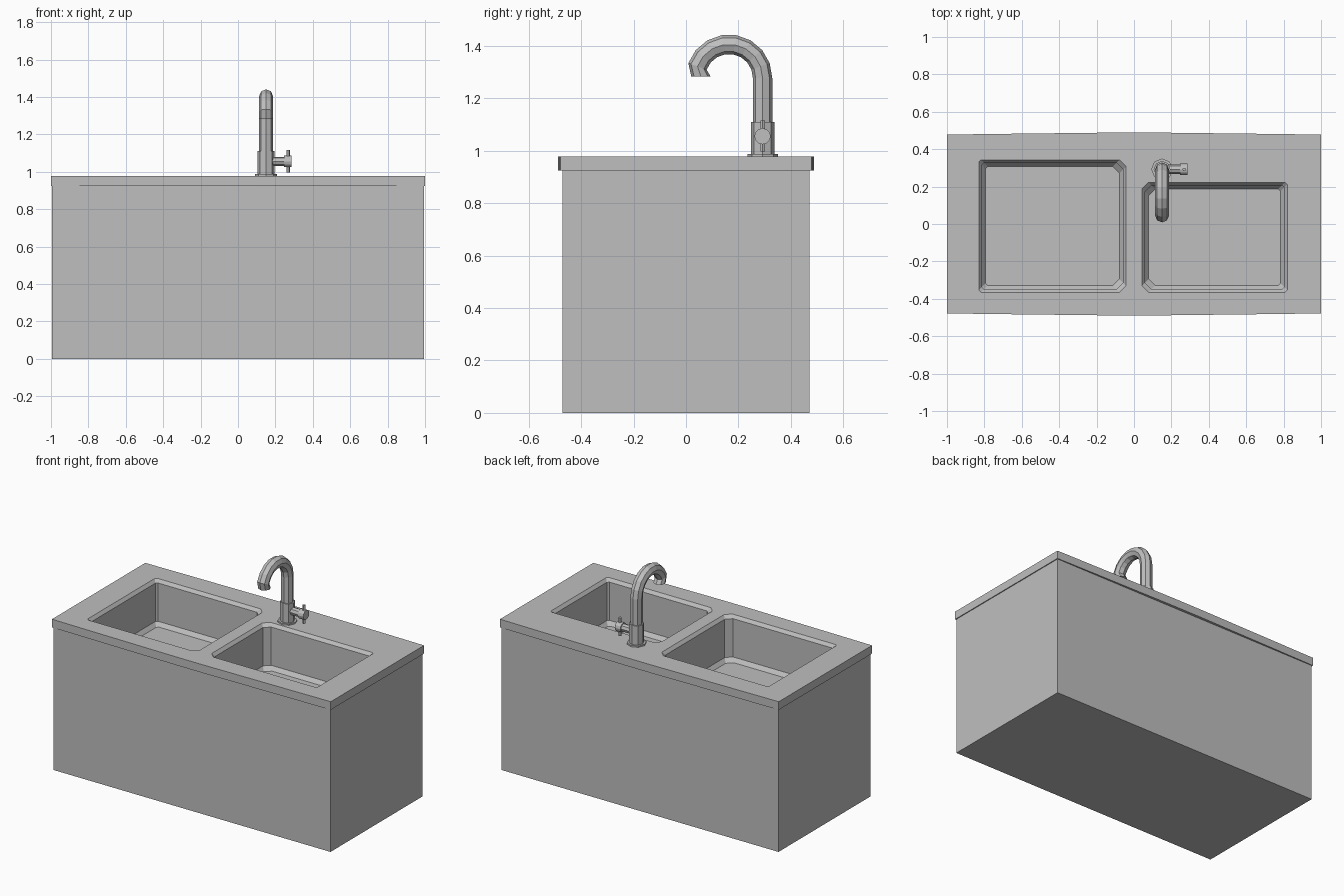
import bpy, bmesh, math
from mathutils import Vector

cube = bpy.data.objects.get("Cube")
if cube:
    bpy.data.objects.remove(cube, do_unlink=True)

GREY = 0.52
grey = bpy.data.materials.new("plain grey")
grey.use_nodes = True
grey.diffuse_color = (GREY, GREY, GREY, 1)
grey.node_tree.nodes["Principled BSDF"].inputs["Base Color"].default_value = (GREY, GREY, GREY, 1)


def loft(name, rings):
    """Skin a stack of equal-length point rings and cap both ends."""
    bm = bmesh.new()
    loops = [[bm.verts.new(p) for p in ring] for ring in rings]
    n = len(loops[0])
    for a, b in zip(loops, loops[1:]):
        for i in range(n):
            j = (i + 1) % n
            bm.faces.new((a[i], a[j], b[j], b[i]))
    bm.faces.new(loops[0][::-1])
    bm.faces.new(loops[-1])
    bmesh.ops.recalc_face_normals(bm, faces=bm.faces)
    mesh = bpy.data.meshes.new(name)
    bm.to_mesh(mesh)
    bm.free()
    mesh.materials.append(grey)
    obj = bpy.data.objects.new(name, mesh)
    bpy.context.collection.objects.link(obj)
    return obj


def circle(center, u, v, r, sides=8):
    c, u, v = Vector(center), Vector(u), Vector(v)
    angles = [math.tau * i / sides for i in range(sides)]
    return [c + r * (math.cos(a) * u + math.sin(a) * v) for a in angles]


def upright(name, x, y, z0, z1, r, sides=8):
    return loft(name, [circle((x, y, z), (1, 0, 0), (0, 1, 0), r, sides) for z in (z0, z1)])


def sideways(name, x0, x1, y, z, r, sides=8):
    return loft(name, [circle((x, y, z), (0, 1, 0), (0, 0, 1), r, sides) for x in (x0, x1)])


def chamfered(x0, x1, y0, y1, z, left, right):
    """Rectangle with its left and right corners cut by different amounts."""
    return [(x0 + left, y0, z), (x1 - right, y0, z), (x1, y0 + right, z), (x1, y1 - right, z),
            (x1 - right, y1, z), (x0 + left, y1, z), (x0, y1 - left, z), (x0, y0 + left, z)]


# Cabinet body
cabinet = loft("cabinet", [[(x * 0.994, y * 0.472, z) for x, y in ((-1, -1), (1, -1), (1, 1), (-1, 1))]
                           for z in (0, 0.925)])

# Countertop with gently bowed long edges
bow = [(-1, 0.478), (-0.7, 0.482), (-0.1, 0.489), (0.1, 0.489), (0.7, 0.482), (1, 0.478)]
outline = [(x, -y) for x, y in bow] + [(x, y) for x, y in reversed(bow)]
TOP = 0.978
countertop = loft("countertop", [[(x, y, z) for x, y in outline] for z in (0.925, TOP)])


# Basins, hollowed out of the countertop and cabinet
def basin(name, x0, x1, y0, y1, left, right):
    steps = [(-0.005, TOP + 0.01), (0, TOP), (0.016, TOP - 0.02), (0.016, 0.71), (0.036, 0.685)]
    cutter = loft(name, [chamfered(x0 + d, x1 - d, y0 + d, y1 - d, z, left, right) for d, z in steps])
    cutter.hide_render = True
    cutter.hide_viewport = True
    cutter.display_type = 'WIRE'
    for target in (countertop, cabinet):
        cut = target.modifiers.new(name, 'BOOLEAN')
        cut.operation = 'DIFFERENCE'
        cut.solver = 'EXACT'
        cut.object = cutter
    return cutter


cutters = [basin("large_basin_cutter", -0.83, -0.042, -0.365, 0.343, 0.012, 0.035),
           basin("small_basin_cutter", 0.042, 0.82, -0.365, 0.223, 0.035, 0.012)]

# Bake the cuts and drop the cutters
bpy.context.view_layer.update()
graph = bpy.context.evaluated_depsgraph_get()
for target in (countertop, cabinet):
    baked = bpy.data.meshes.new_from_object(target.evaluated_get(graph))
    target.modifiers.clear()
    target.data = baked
for cutter in cutters:
    bpy.data.objects.remove(cutter, do_unlink=True)

# Tap base and column
TX, TY = 0.15, 0.292
upright("tap_flange", TX, TY, 0.97, 0.987, 0.058)
upright("tap_column", TX, TY, 0.98, 1.11, 0.045)

# Curved spout: straight riser, then an arch cut level at the mouth
R, PIPE, SPRING = 0.128, 0.037, 1.278
rings = [circle((TX, TY, 1.08), (1, 0, 0), (0, 1, 0), PIPE)]
for i in range(9):
    a = math.radians(20 * i)
    radial = Vector((0, math.cos(a), math.sin(a)))
    center = Vector((TX, TY - R, SPRING)) + R * radial
    rings.append(circle(center, (1, 0, 0), radial, PIPE))
rings.append(circle((TX, 0.057, 1.283), (1, 0, 0), (0, -1, 0), PIPE))
loft("spout", rings)

# Side handle with its cross bar
HZ = 1.055
sideways("handle_stem", 0.18, 0.25, TY, HZ, 0.025)
sideways("handle_knob", 0.245, 0.285, TY, HZ, 0.031, 12)
upright("handle_bar", 0.268, TY, 0.997, 1.115, 0.01, 6)
